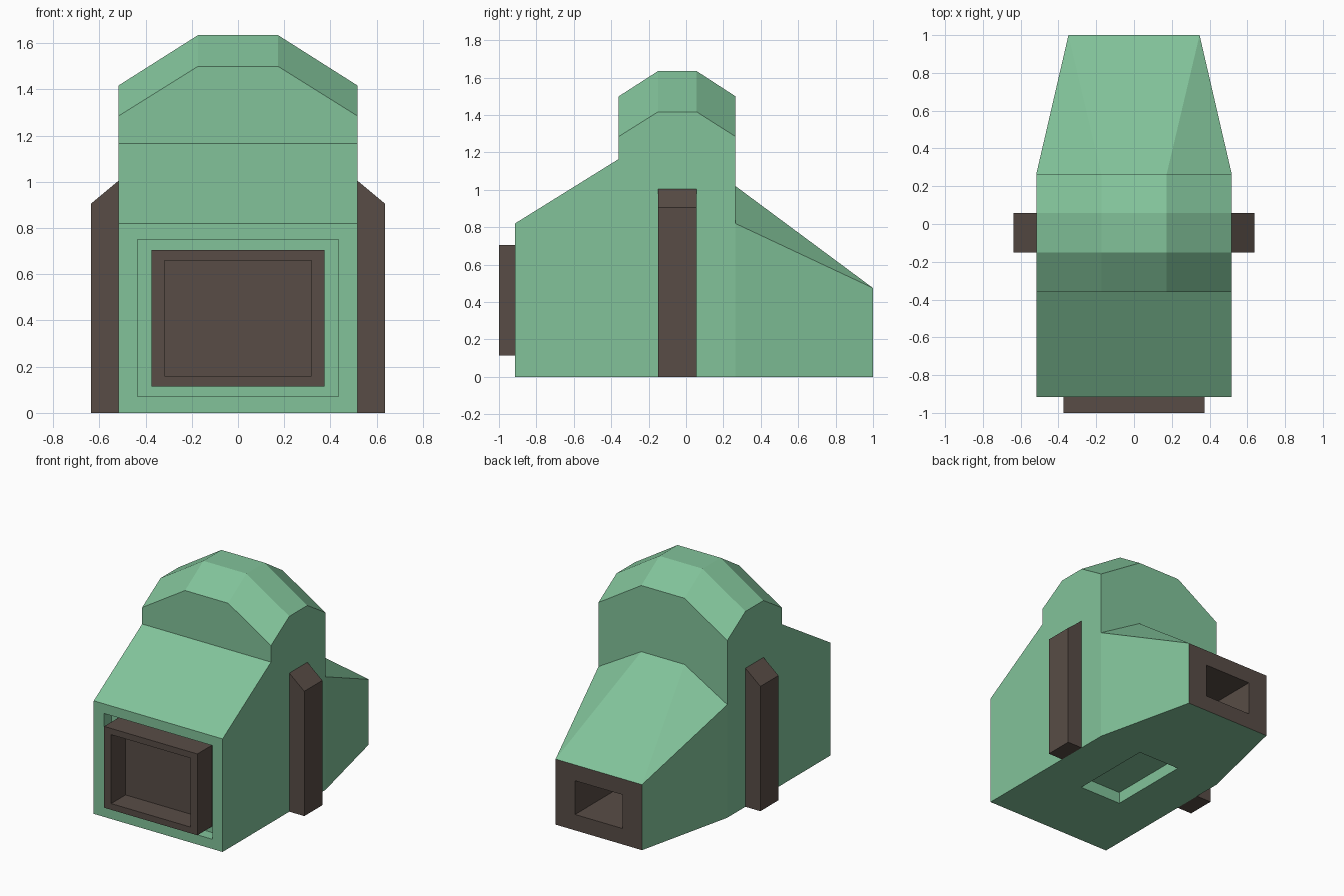
import bpy, bmesh
from mathutils import Vector

if "Cube" in bpy.data.objects:
    bpy.data.objects.remove(bpy.data.objects["Cube"])


def material(name, rgb):
    m = bpy.data.materials.new(name)
    m.diffuse_color = (*rgb, 1)
    m.use_nodes = True
    m.node_tree.nodes["Principled BSDF"].inputs["Base Color"].default_value = m.diffuse_color
    return m


GREEN = material("soft_green", (0.223, 0.545, 0.323))
BROWN = material("dark_brown", (0.098, 0.073, 0.061))


def add_face(bm, pts):
    """Add a face, dropping repeated points and skipping zero-area faces."""
    pts = [Vector(p) for p in pts]
    pts = [p for i, p in enumerate(pts) if (p - pts[i - 1]).length > 1e-5]
    if len(pts) < 3:
        return
    area = Vector()
    for a, b in zip(pts, pts[1:] + pts[:1]):
        area += a.cross(b)
    if area.length > 1e-5:
        bm.faces.new([bm.verts.new(p) for p in pts])


def skin(bm, loops, closed=True, cap_start=False, cap_end=True):
    """Join consecutive point loops with faces, optionally capping the ends."""
    n = len(loops[0])
    for a, b in zip(loops, loops[1:]):
        for i in range(n if closed else n - 1):
            j = (i + 1) % n
            add_face(bm, [a[i], a[j], b[j], b[i]])
    if cap_start:
        add_face(bm, loops[0][::-1])
    if cap_end:
        add_face(bm, loops[-1])


def finish(bm, name, mat):
    bmesh.ops.remove_doubles(bm, verts=bm.verts, dist=1e-4)
    me = bpy.data.meshes.new(name)
    bm.to_mesh(me)
    bm.free()
    me.materials.append(mat)
    ob = bpy.data.objects.new(name, me)
    bpy.context.collection.objects.link(ob)
    return ob


def upright(x, z0, z1, y):
    """Rectangle facing front (x > 0) or back (x < 0)."""
    return [(-x, y, z0), (x, y, z0), (x, y, z1), (-x, y, z1)]


def flat(x, y0, y1, z):
    """Rectangle facing down."""
    return [(-x, y0, z), (-x, y1, z), (x, y1, z), (x, y0, z)]


def section(y, side, top, w=0.517, t=0.173):
    half = [(w, y, 0), (w, y, side), (t, y, top)]
    return [(-x, y, z) for x, y, z in half] + half[::-1]


# Body: sloped front, faceted dome and tapering rear
W = 0.517
bm = bmesh.new()
skin(bm, [
    section(-0.915, 0.82, 0.82),
    section(-0.36, 1.165, 1.165),
    section(-0.36, 1.285, 1.50),
    section(-0.15, 1.417, 1.635),
    section(0.057, 1.417, 1.635),
    section(0.265, 1.285, 1.50),
    section(0.265, 0.82, 1.02),
    section(1.0, 0.475, 0.475, 0.347, 0.347),
], closed=False, cap_end=False)

# Front recess
skin(bm, [upright(W, 0, 0.82, -0.915), upright(0.435, 0.07, 0.75, -0.915),
          upright(0.435, 0.07, 0.75, -0.83)])

# Underside with a shallow recess in the middle
add_face(bm, flat(W, -0.915, -0.36, 0))
skin(bm, [flat(W, -0.36, 0.265, 0), flat(0.17, -0.36, 0.265, 0),
          flat(0.17, -0.36, 0.265, 0.085)])
add_face(bm, [(-W, 0.265, 0), (-0.347, 1, 0), (0.347, 1, 0), (W, 0.265, 0)])
finish(bm, "body", GREEN)

# Front frame: open box standing out of the recess
bm = bmesh.new()
skin(bm, [upright(0.374, 0.115, 0.705, -0.83), upright(0.374, 0.115, 0.705, -1),
          upright(0.318, 0.16, 0.66, -1), upright(0.318, 0.16, 0.66, -0.835)])
finish(bm, "front_frame", BROWN)

# Rear opening: end plate with a deep rectangular tunnel
bm = bmesh.new()
skin(bm, [upright(-0.347, 0, 0.475, 1), upright(-0.19, 0.115, 0.36, 1),
          upright(-0.19, 0.115, 0.36, 0.45)])
finish(bm, "rear_opening", BROWN)

# Side posts with sloped tops
profile = [(0.517, 0), (0.637, 0), (0.637, 0.905), (0.517, 1.005)]
bm = bmesh.new()
skin(bm, [[(x, y, z) for x, z in profile] for y in (0.057, -0.15)], cap_start=True)
posts = finish(bm, "side_posts", BROWN)
posts.modifiers.new("mirror", 'MIRROR').use_axis[0] = True
